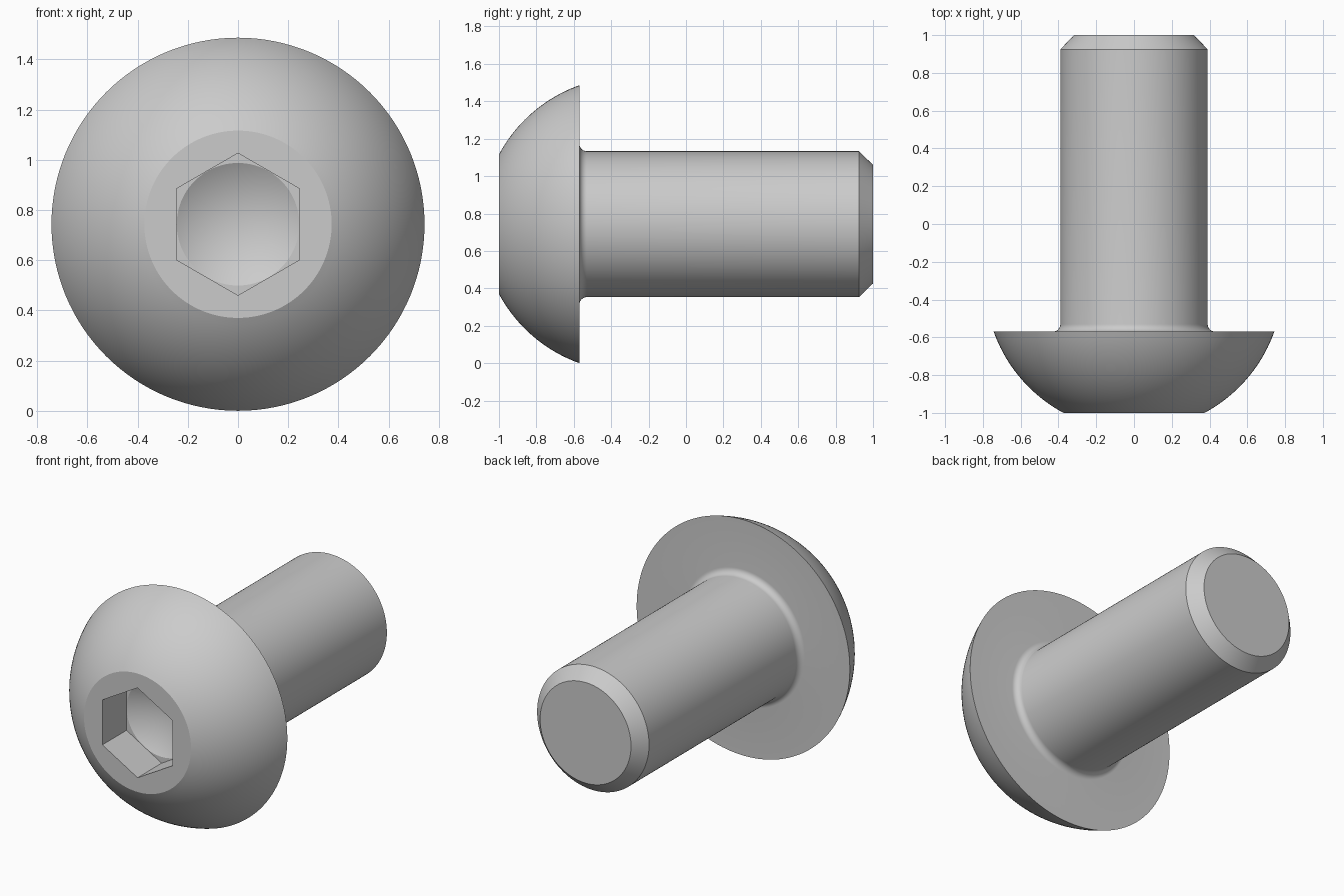
import bpy, bmesh
from math import sin, cos, pi, atan2, radians, hypot

if "Cube" in bpy.data.objects:
    bpy.data.objects.remove(bpy.data.objects["Cube"])

AXIS_Z = 0.743      # height of the screw axis
SEGS = 128


def lathe(name, profile, segs, phase=0.0):
    """Revolve (radius, y) points, whose ends lie on the axis, about y."""
    bm = bmesh.new()
    rings = []
    for r, y in profile:
        n = segs if r > 0 else 1
        rings.append([bm.verts.new((r * cos(phase + 2 * pi * i / segs), y,
                                    AXIS_Z + r * sin(phase + 2 * pi * i / segs)))
                      for i in range(n)])
    for a, b in zip(rings, rings[1:]):
        for i in range(segs):
            j = (i + 1) % segs
            quad = [a[i % len(a)], a[j % len(a)], b[j % len(b)], b[i % len(b)]]
            bm.faces.new(list(dict.fromkeys(quad)))
    bmesh.ops.recalc_face_normals(bm, faces=bm.faces)
    mesh = bpy.data.meshes.new(name)
    bm.to_mesh(mesh)
    bm.free()
    obj = bpy.data.objects.new(name, mesh)
    bpy.context.collection.objects.link(obj)
    return obj


def arc(cr, cy, radius, a0, a1, n):
    return [(cr + radius * cos(a0 + (a1 - a0) * i / n),
             cy + radius * sin(a0 + (a1 - a0) * i / n)) for i in range(n + 1)]


# Screw body: domed head, underside fillet, shank, chamfered tip
centre_y = -0.305
dome = arc(0, centre_y, hypot(0.743, 0.265),
           atan2(-1 - centre_y, 0.373), atan2(-0.57 - centre_y, 0.743), 20)
fillet = arc(0.43, -0.53, 0.04, -pi / 2, -pi, 8)
profile = ([(0, -1)] + dome + fillet
           + [(0.39, 0.925), (0.317, 1), (0, 1)])
screw = lathe("button_head_screw", profile, SEGS)

# Socket: hexagonal recess with a conical drilled floor
hex_cutter = lathe("hex_socket_cutter",
                   [(0, -1.2), (0.283, -1.2), (0.283, -0.76), (0, -0.76)], 6, pi / 2)
drill_cutter = lathe("drill_point_cutter",
                     [(0, -0.9), (0.244, -0.9), (0.244, -0.76), (0, -0.62)], 96)

bpy.context.view_layer.objects.active = screw
for cutter in (hex_cutter, drill_cutter):
    cutter.hide_render = True
    mod = screw.modifiers.new("socket", 'BOOLEAN')
    mod.operation = 'DIFFERENCE'
    mod.solver = 'EXACT'
    mod.object = cutter
    bpy.ops.object.modifier_apply(modifier=mod.name)
    bpy.data.objects.remove(cutter)

# Smooth shading with sharp edges kept
bpy.ops.object.select_all(action='DESELECT')
screw.select_set(True)
bpy.ops.object.shade_smooth_by_angle(angle=radians(22))
